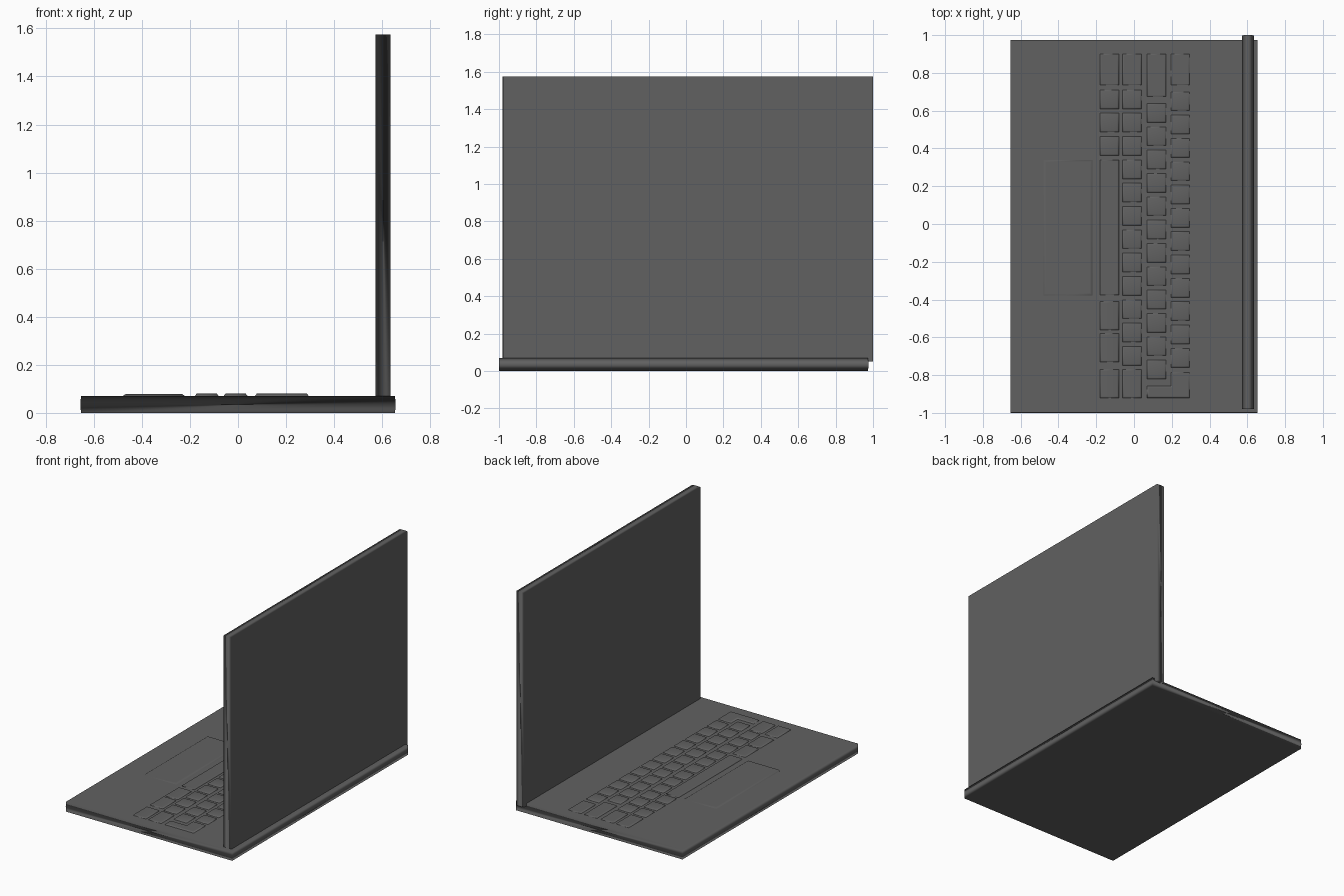
import bpy
from mathutils import Vector

if "Cube" in bpy.data.objects:
    bpy.data.objects.remove(bpy.data.objects["Cube"])

# Dark grey casing
dark = bpy.data.materials.new("dark_grey")
dark.diffuse_color = (0.12, 0.12, 0.12, 1)
dark.use_nodes = True
dark.node_tree.nodes["Principled BSDF"].inputs["Base Color"].default_value = dark.diffuse_color


def inset(outline, d):
    """Offset a counter-clockwise right-angled outline inwards by d."""
    pts = [Vector(p) for p in outline]
    out = []
    for i, p in enumerate(pts):
        a = (p - pts[i - 1]).normalized()
        b = (pts[(i + 1) % len(pts)] - p).normalized()
        out.append(p + d * Vector((-a.y - b.y, a.x + b.x)))
    return out


def rect(x0, x1, y0, y1):
    return [(x0, y0), (x1, y0), (x1, y1), (x0, y1)]


def stack(name, outline, levels, upright=False):
    """Skin copies of an outline; levels are (height, inset)."""
    n = len(outline)
    verts = []
    for h, d in levels:
        for p in inset(outline, d):
            verts.append((h, p.x, p.y) if upright else (p.x, p.y, h))
    faces = [list(range(n))[::-1],
             [n * (len(levels) - 1) + i for i in range(n)]]
    for k in range(len(levels) - 1):
        for i in range(n):
            j = (i + 1) % n
            faces.append([k * n + i, k * n + j, (k + 1) * n + j, (k + 1) * n + i])
    mesh = bpy.data.meshes.new(name)
    mesh.from_pydata(verts, [], faces)
    mesh.materials.append(dark)
    mesh.shade_smooth()
    ob = bpy.data.objects.new(name, mesh)
    bpy.context.collection.objects.link(ob)
    # Soft edges that lean towards the large faces
    ob.modifiers.new("soft_edges", 'WEIGHTED_NORMAL').weight = 100
    return ob


# Base and lid: thin slabs with a seam around the middle
stack("base", rect(-0.655, 0.655, -1.0, 0.975),
      [(0, 0.001), (0.035, 0), (0.07, 0.001)])
stack("screen_lid", rect(-0.98, 1.0, 0.05, 1.575),
      [(0.573, 0.001), (0.603, 0), (0.635, 0.001)], upright=True)

# Trackpad
stack("trackpad", rect(-0.48, -0.22, -0.378, 0.34),
      [(0.066, 0), (0.07, 0), (0.079, 0.014)])

KEY = [(0.066, 0), (0.07, 0), (0.08, 0.008)]
PITCH, SIZE = 0.1235, 0.1


def key_row(name, x0, wide, first, count):
    """Wide keys as (y0, y1) pairs, plus a run of square keys going towards -y."""
    spans = list(wide) + [(first - i * PITCH - SIZE, first - i * PITCH)
                          for i in range(count)]
    for i, (y0, y1) in enumerate(spans):
        stack(f"{name}_key_{i + 1}", rect(x0, x0 + 0.1, y0, y1), KEY)


# Key rows from the front edge to the hinge
key_row("space_row", -0.18,
        [(0.735, 0.9), (-0.375, 0.34), (-0.56, -0.41), (-0.73, -0.58), (-0.92, -0.77)],
        0.71, 3)
key_row("lower_row", -0.06, [(0.735, 0.9), (-0.92, -0.77)], 0.71, 12)
key_row("middle_row", 0.07, [(0.675, 0.9)], 0.638, 12)
key_row("upper_row", 0.195, [(0.735, 0.9)], 0.7, 12)

# L-shaped enter key
stack("enter_key", [(0.07, -0.92), (0.295, -0.92), (0.295, -0.785),
                    (0.195, -0.785), (0.195, -0.858), (0.07, -0.858)], KEY)
